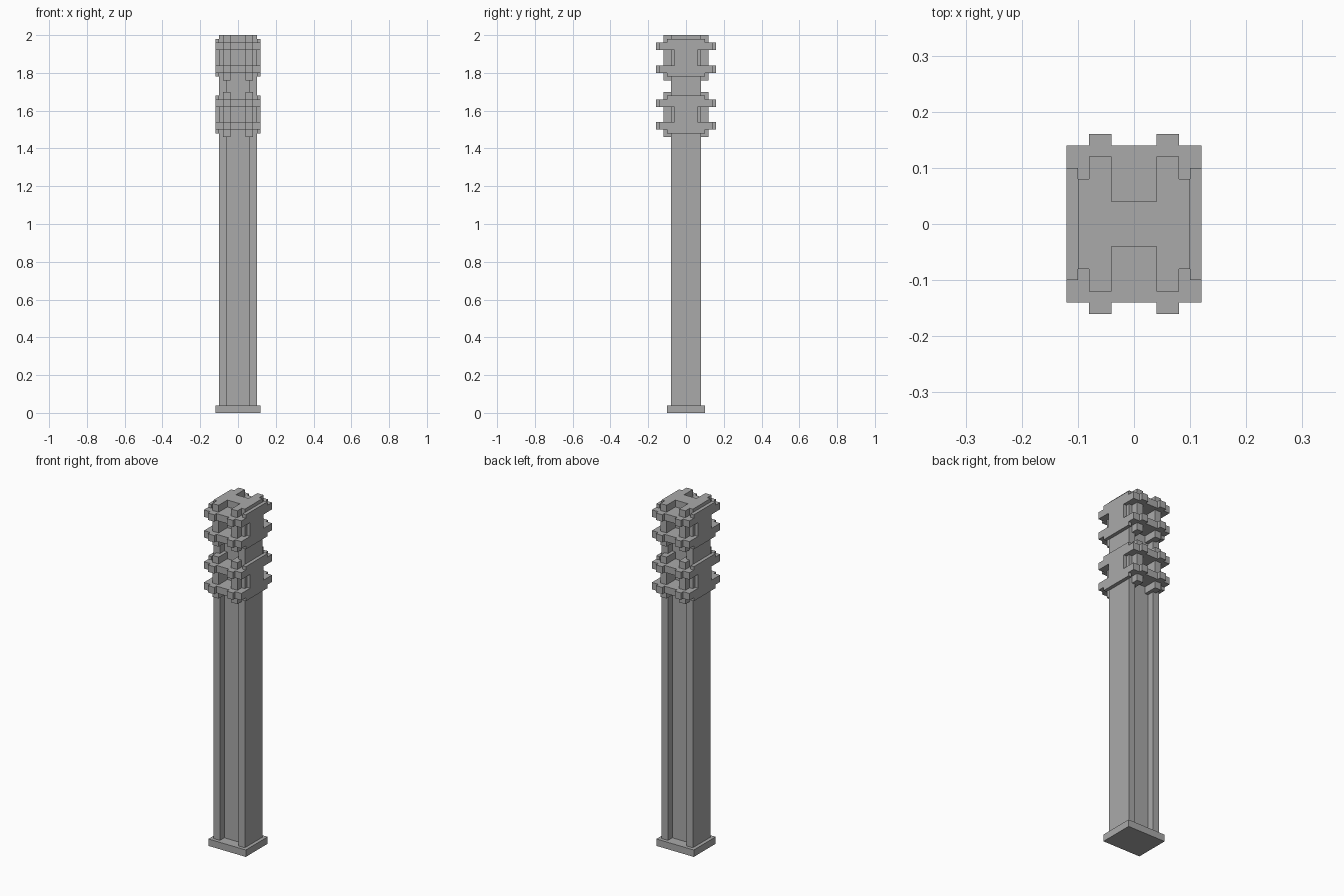
import bpy
import bmesh
from mathutils import Vector

cube = bpy.data.objects.get("Cube")
if cube:
    bpy.data.objects.remove(cube, do_unlink=True)

grey = bpy.data.materials.new("stone grey")
grey.use_nodes = True
colour = (0.4, 0.4, 0.4, 1)
grey.diffuse_color = colour
grey.node_tree.nodes["Principled BSDF"].inputs["Base Color"].default_value = colour


def prism(bm, outline, low, high, axis="z"):
    """Extrude a flat outline along z (points x, y) or along x (points y, z)."""
    def place(p, h):
        return (p[0], p[1], h) if axis == "z" else (h, p[0], p[1])
    face = bm.faces.new([bm.verts.new(place(p, low)) for p in outline])
    moved = bmesh.ops.extrude_face_region(bm, geom=[face])["geom"]
    offset = Vector(place((0, 0), high - low))
    bmesh.ops.translate(bm, vec=offset, verts=[g for g in moved if isinstance(g, bmesh.types.BMVert)])


def rect(x0, x1, y0, y1):
    return [(x0, y0), (x1, y0), (x1, y1), (x0, y1)]


def four_way(half):
    """Close a symmetric outline from the points of its first quadrant."""
    back = half[::-1]
    return (half + [(-x, y) for x, y in back]
            + [(-x, -y) for x, y in half] + [(x, -y) for x, y in back])


def finish(name, bm):
    bmesh.ops.recalc_face_normals(bm, faces=bm.faces[:])
    mesh = bpy.data.meshes.new(name)
    bm.to_mesh(mesh)
    bm.free()
    mesh.materials.append(grey)
    obj = bpy.data.objects.new(name, mesh)
    bpy.context.scene.collection.objects.link(obj)


# Base plate
bm = bmesh.new()
prism(bm, rect(-0.12, 0.12, -0.1, 0.1), 0, 0.04)
finish("base_plate", bm)

# Shaft with a groove down the front and back
bm = bmesh.new()
prism(bm, four_way([(0.1, 0.08), (0.06, 0.08), (0.06, 0.04)]), 0.04, 2)
finish("shaft", bm)

# Two identical bracket heads
side = four_way([(0.06, 0.04), (0.14, 0.04), (0.14, 0.08), (0.1, 0.08), (0.1, 0.1)])
post = [(0.04, 0.04), (0.06, 0.04), (0.06, 0.08), (0.08, 0.08), (0.08, 0.12), (0.04, 0.12)]
signs = [(sx, sy) for sx in (-1, 1) for sy in (-1, 1)]

for label, middle in (("lower", 1.58), ("upper", 1.88)):
    # Crossing slabs and their stub ends
    rails = bmesh.new()
    for z in (middle - 0.06, middle + 0.06):
        prism(rails, rect(-0.1, 0.1, -0.14, 0.14), z - 0.02, z + 0.02)
        for sx, sy in signs:
            prism(rails, rect(0.04 * sx, 0.08 * sx, 0.14 * sy, 0.16 * sy), z - 0.02, z + 0.02)
    finish(label + "_rails", rails)

    # Upright posts at the corners of the grooves
    posts = bmesh.new()
    for sx, sy in signs:
        prism(posts, [(x * sx, y * sy) for x, y in post], middle - 0.12, middle + 0.12)
    finish(label + "_posts", posts)

    # Stepped plates on the left and right
    plates = bmesh.new()
    for sx in (-1, 1):
        prism(plates, [(y, middle + z) for y, z in side], 0.1 * sx, 0.12 * sx, axis="x")
    finish(label + "_side_plates", plates)
